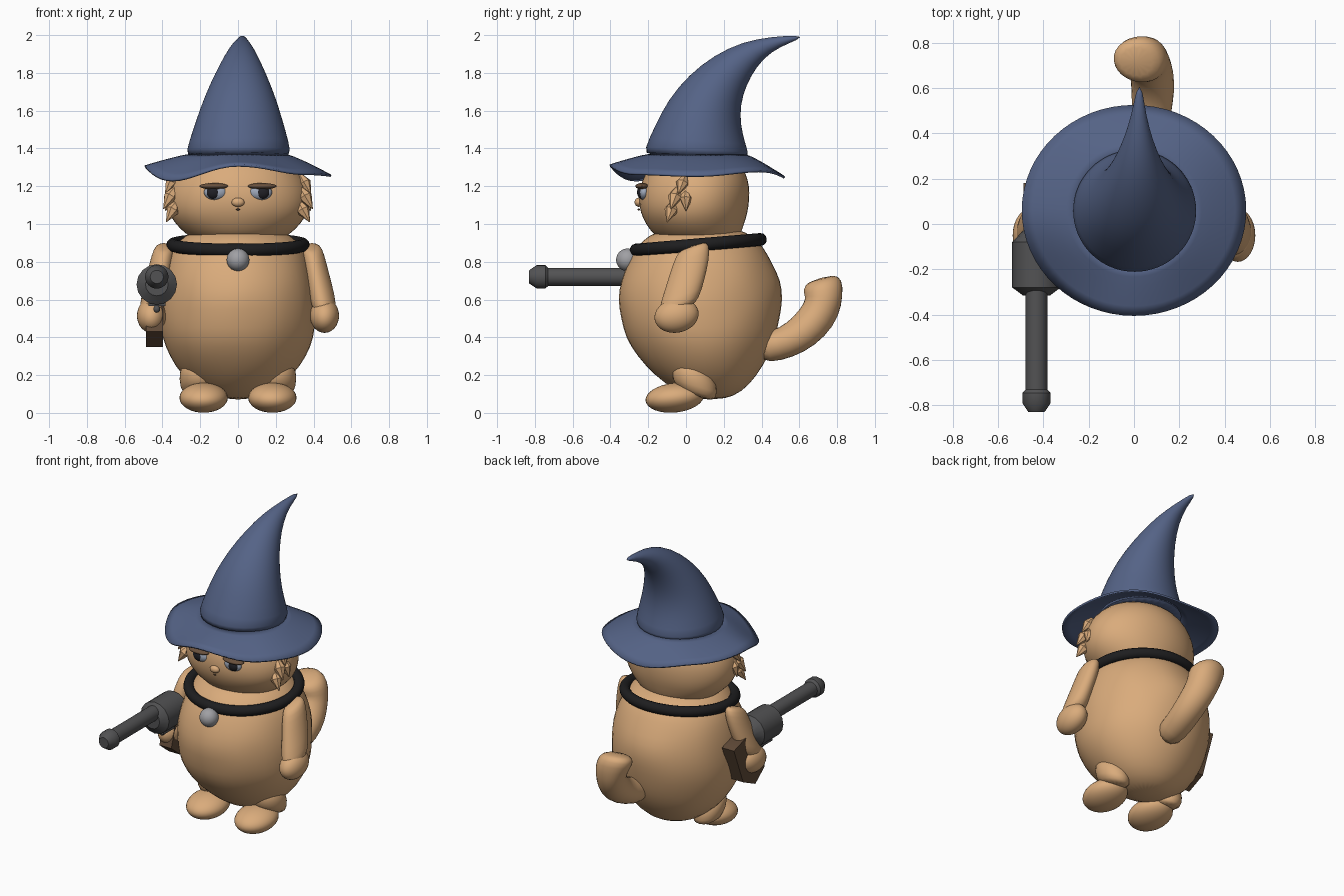
import bpy, bmesh, math
from math import sin, cos, pi
from mathutils import Vector, noise

cube = bpy.data.objects.get("Cube")
if cube:
    bpy.data.objects.remove(cube)


def material(name, rgb):
    m = bpy.data.materials.new(name)
    m.use_nodes = True
    m.diffuse_color = (*rgb, 1)
    m.node_tree.nodes["Principled BSDF"].inputs["Base Color"].default_value = (*rgb, 1)
    return m


FUR = material("tan fur", (0.70, 0.41, 0.20))
BLUE = material("blue felt", (0.09, 0.125, 0.24))
BLACK = material("black leather", (0.013, 0.013, 0.014))
SILVER = material("silver", (0.35, 0.35, 0.37))
METAL = material("dark metal", (0.085, 0.085, 0.088))
WOOD = material("brown wood", (0.12, 0.07, 0.04))
WHITE = material("eye grey", (0.35, 0.40, 0.50))
PUPIL = material("pupil dark", (0.015, 0.015, 0.02))
LID = material("eyelid brown", (0.14, 0.08, 0.045))


def finish(name, bm, mat, levels=0):
    """Turn a bmesh into a shaded object, optionally subdivided."""
    bmesh.ops.recalc_face_normals(bm, faces=bm.faces)
    mesh = bpy.data.meshes.new(name)
    bm.to_mesh(mesh)
    bm.free()
    mesh.materials.append(mat)
    ob = bpy.data.objects.new(name, mesh)
    bpy.context.collection.objects.link(ob)
    if levels:
        mesh.shade_smooth()
        ob.modifiers.new("Smooth", "SUBSURF").levels = levels
        ob.modifiers["Smooth"].render_levels = levels
    else:
        bpy.ops.object.select_all(action="DESELECT")
        ob.select_set(True)
        bpy.context.view_layer.objects.active = ob
        bpy.ops.object.shade_smooth_by_angle(angle=math.radians(35))
    return ob


def loft(name, mat, rings, n=24, levels=1, lump=0):
    """Skin over elliptical rings given as centre and two half axes."""
    bm = bmesh.new()
    rows = []
    for c, u, v in rings:
        c, u, v = Vector(c), Vector(u), Vector(v)
        row = []
        for i in range(n):
            d = u * cos(2 * pi * i / n) + v * sin(2 * pi * i / n)
            row.append(bm.verts.new(c + d * (1 + lump * noise.noise((c + d) * 7))))
        rows.append(row)
    for a, b in zip(rows, rows[1:]):
        for i in range(n):
            j = (i + 1) % n
            bm.faces.new((a[i], a[j], b[j], b[i]))
    bm.faces.new(rows[0])
    bm.faces.new(rows[-1])
    return finish(name, bm, mat, levels)


def stack(rows):
    """Horizontal rings from height, half width, front y and back y."""
    return [((0, (f + b) / 2, z), (w, 0, 0), (0, (b - f) / 2, 0)) for z, w, f, b in rows]


def ball(name, mat, loc, size, tilt=0):
    bpy.ops.mesh.primitive_uv_sphere_add(segments=32, ring_count=16, location=loc, rotation=(tilt, 0, 0))
    ob = bpy.context.object
    ob.name, ob.scale = name, size
    ob.data.shade_smooth()
    ob.data.materials.append(mat)
    return ob


def turned(name, mat, x, z, profile, n=24):
    """Round part turned about an axis along y."""
    return loft(name, mat, [((x, y, z), (r, 0, 0), (0, 0, r)) for y, r in profile], n, 0)


# Body and head
loft("body", FUR, stack([
    (0.07, 0.08, 0.05, 0.2), (0.11, 0.19, -0.05, 0.3), (0.2, 0.3, -0.17, 0.38),
    (0.3, 0.365, -0.26, 0.44), (0.4, 0.405, -0.325, 0.48), (0.5, 0.42, -0.35, 0.5),
    (0.6, 0.415, -0.365, 0.515), (0.7, 0.4, -0.35, 0.505), (0.8, 0.375, -0.31, 0.46),
    (0.88, 0.34, -0.26, 0.41), (0.94, 0.28, -0.2, 0.35), (0.98, 0.2, -0.1, 0.27)]), lump=0.03)
loft("head", FUR, stack([
    (0.9, 0.2, -0.1, 0.25), (0.94, 0.27, -0.17, 0.29), (1.0, 0.335, -0.215, 0.31),
    (1.06, 0.37, -0.245, 0.33), (1.13, 0.38, -0.255, 0.34), (1.2, 0.37, -0.245, 0.34),
    (1.27, 0.335, -0.22, 0.32), (1.34, 0.27, -0.17, 0.28), (1.4, 0.16, -0.08, 0.19),
    (1.42, 0.06, 0, 0.1)]), lump=0.02)

# Face
ball("nose", FUR, (0, -0.25, 1.115), (0.034, 0.022, 0.024))
ball("mouth", LID, (0, -0.25, 1.077), (0.01, 0.006, 0.005))
for s, side in ((1, "left"), (-1, "right")):
    ball(side + "_eye", WHITE, (s * 0.118, -0.222, 1.168), (0.062, 0.032, 0.042))
    ball(side + "_pupil", PUPIL, (s * 0.13, -0.233, 1.168), (0.038, 0.026, 0.036))
    ball(side + "_eyelid", LID, (s * 0.128, -0.232, 1.2), (0.076, 0.036, 0.017))

# Cheek tufts: root, tip and thickness
TUFTS = [((0.34, -0.01, 1.24), (0.385, -0.04, 1.16), 0.035),
         ((0.34, -0.05, 1.17), (0.395, -0.08, 1.08), 0.038),
         ((0.35, 0.0, 1.16), (0.385, 0.0, 1.07), 0.035),
         ((0.33, -0.07, 1.1), (0.38, -0.1, 1.01), 0.036)]
for s, side in ((1, "left"), (-1, "right")):
    for k, (root, tip, r) in enumerate(TUFTS):
        a, b = [Vector((s * p[0], p[1], p[2])) for p in (root, tip)]
        q = (b - a).to_track_quat("Z", "Y")
        u, v = q @ Vector((1, 0, 0)), q @ Vector((0, 1, 0))
        loft(f"{side}_cheek_tuft_{k + 1}", FUR,
             [(a.lerp(b, t), u * r * w, v * r * w) for t, w in ((-0.2, 0.4), (0.3, 1), (1, 0.05))], 7, 0)

# Arms, hands, legs and feet
for s, side in ((1, "left"), (-1, "right")):
    arm = [(0.39, 0.035, 0.885, 0.035, 0.06), (0.395, 0.035, 0.865, 0.055, 0.09),
           (0.41, 0.02, 0.78, 0.062, 0.105), (0.435, -0.01, 0.67, 0.066, 0.11),
           (0.455, -0.04, 0.57, 0.07, 0.112), (0.46, -0.05, 0.53, 0.05, 0.08)]
    loft(side + "_arm", FUR, [((s * x, y, z), (rx, 0, 0), (0, ry, 0.35 * ry))
                              for x, y, z, rx, ry in arm], 16, lump=0.02)
    ball(side + "_hand", FUR, (s * 0.458, -0.05, 0.515), (0.077, 0.118, 0.09), 0.2)
    leg = [(0.21, 0.04, 0.27, 0.07, 0.07), (0.215, 0.04, 0.22, 0.1, 0.115),
           (0.21, 0.045, 0.14, 0.1, 0.125), (0.2, 0.06, 0.08, 0.08, 0.09)]
    loft(side + "_leg", FUR, [((s * x, y, z), (rx, 0, 0), (0, ry, -0.3 * ry))
                              for x, y, z, rx, ry in leg], 16, lump=0.03)
    ball(side + "_foot", FUR, (s * 0.182, -0.06, 0.08), (0.128, 0.155, 0.078), 0.1)

# Tail, thick and curling upward
path = [(0.07, 0.38, 0.34, 0.08), (0.08, 0.48, 0.355, 0.09), (0.085, 0.58, 0.4, 0.095),
        (0.08, 0.67, 0.47, 0.1), (0.06, 0.725, 0.55, 0.105), (0.035, 0.735, 0.62, 0.112),
        (0.02, 0.72, 0.68, 0.115), (0.01, 0.71, 0.715, 0.08)]
rings = []
for k, (x, y, z, r) in enumerate(path):
    a, b = Vector(path[max(k - 1, 0)][:3]), Vector(path[min(k + 1, len(path) - 1)][:3])
    across = (b - a).normalized().cross(Vector((1, 0, 0)))
    rings.append(((x, y, z), (r, 0, 0), across * r))
loft("tail", FUR, rings, 14, lump=0.16)

# Collar and bell
bpy.ops.mesh.primitive_torus_add(major_segments=64, minor_segments=12, major_radius=0.345, minor_radius=0.034,
                                 location=(0, 0.065, 0.89), rotation=(0.085, 0, 0))
collar = bpy.context.object
collar.name, collar.scale = "collar", (1, 0.96, 1)
collar.data.shade_smooth()
collar.data.materials.append(BLACK)
ball("bell", SILVER, (0, -0.31, 0.81), (0.06, 0.06, 0.06))

# Hat crown: front and back outline points with a half width
crown = [(-0.21, 1.36, 0.33, 1.34, 0.27), (-0.225, 1.39, 0.335, 1.37, 0.28), (-0.165, 1.52, 0.3, 1.47, 0.247),
         (-0.095, 1.66, 0.285, 1.58, 0.207), (0.015, 1.79, 0.3, 1.68, 0.162), (0.15, 1.895, 0.34, 1.78, 0.112),
         (0.3, 1.965, 0.41, 1.88, 0.067), (0.45, 1.992, 0.5, 1.94, 0.032), (0.61, 2.0, 0.605, 1.98, 0.012)]
loft("hat_crown", BLUE, [((0.012 * k / 4, (fy + by) / 2, (fz + bz) / 2), (w, 0, 0),
                          (0, (by - fy) / 2, (bz - fz) / 2))
                         for k, (fy, fz, by, bz, w) in enumerate(crown)], 32)

# Wavy brim: rim heights at eighths of a turn, blended smoothly
RIM = [1.26, 1.285, 1.25, 1.3, 1.31, 1.235, 1.315, 1.27]
N = 64
bm = bmesh.new()
rows = []
for t in (0, 0.2, 0.4, 0.6, 0.8, 1):
    row = []
    for i in range(N):
        k, f = divmod(i * 8 / N, 1)
        f = (1 - cos(pi * f)) / 2
        rim = RIM[int(k)] * (1 - f) + RIM[(int(k) + 1) % 8] * f
        a = 2 * pi * i / N
        row.append(bm.verts.new(((0.25 + 0.245 * t) * cos(a), 0.06 + (0.25 + 0.215 * t) * sin(a),
                                 1.372 + (rim - 1.372) * t ** 1.2)))
    rows.append(row)
for a, b in zip(rows, rows[1:]):
    for i in range(N):
        j = (i + 1) % N
        bm.faces.new((a[i], b[i], b[j], a[j]))
brim = finish("hat_brim", bm, BLUE)
brim.modifiers.new("Thickness", "SOLIDIFY").thickness = 0.012

# Hand cannon: chamber, barrel, muzzle, trigger and wooden stock
X = -0.43
turned("cannon_chamber", METAL, X, 0.68, [(-0.315, 0.06), (-0.28, 0.107), (-0.08, 0.107), (-0.03, 0.06), (0.04, 0.04)], 16)
turned("cannon_barrel", METAL, X, 0.72, [(-0.75, 0.048), (-0.28, 0.048)])
turned("cannon_muzzle", METAL, X, 0.72, [(-0.83, 0.035), (-0.79, 0.062), (-0.745, 0.062), (-0.73, 0.048)])
ball("trigger", METAL, (X, -0.2, 0.55), (0.018, 0.018, 0.02))
bpy.ops.mesh.primitive_cube_add(size=1, location=(X, -0.19, 0.59))
guard = bpy.context.object
guard.name, guard.scale = "trigger_guard", (0.09, 0.12, 0.05)
guard.data.materials.append(METAL)

bm = bmesh.new()
outline = [(0.18, 0.66), (0.08, 0.41), (-0.05, 0.35), (-0.15, 0.43), (-0.08, 0.66), (0.05, 0.7)]
face = bm.faces.new([bm.verts.new((-0.487, y, z)) for y, z in outline])
side = bmesh.ops.extrude_face_region(bm, geom=[face])["geom"]
bmesh.ops.translate(bm, vec=(0.09, 0, 0), verts=[g for g in side if isinstance(g, bmesh.types.BMVert)])
finish("cannon_stock", bm, WOOD)
